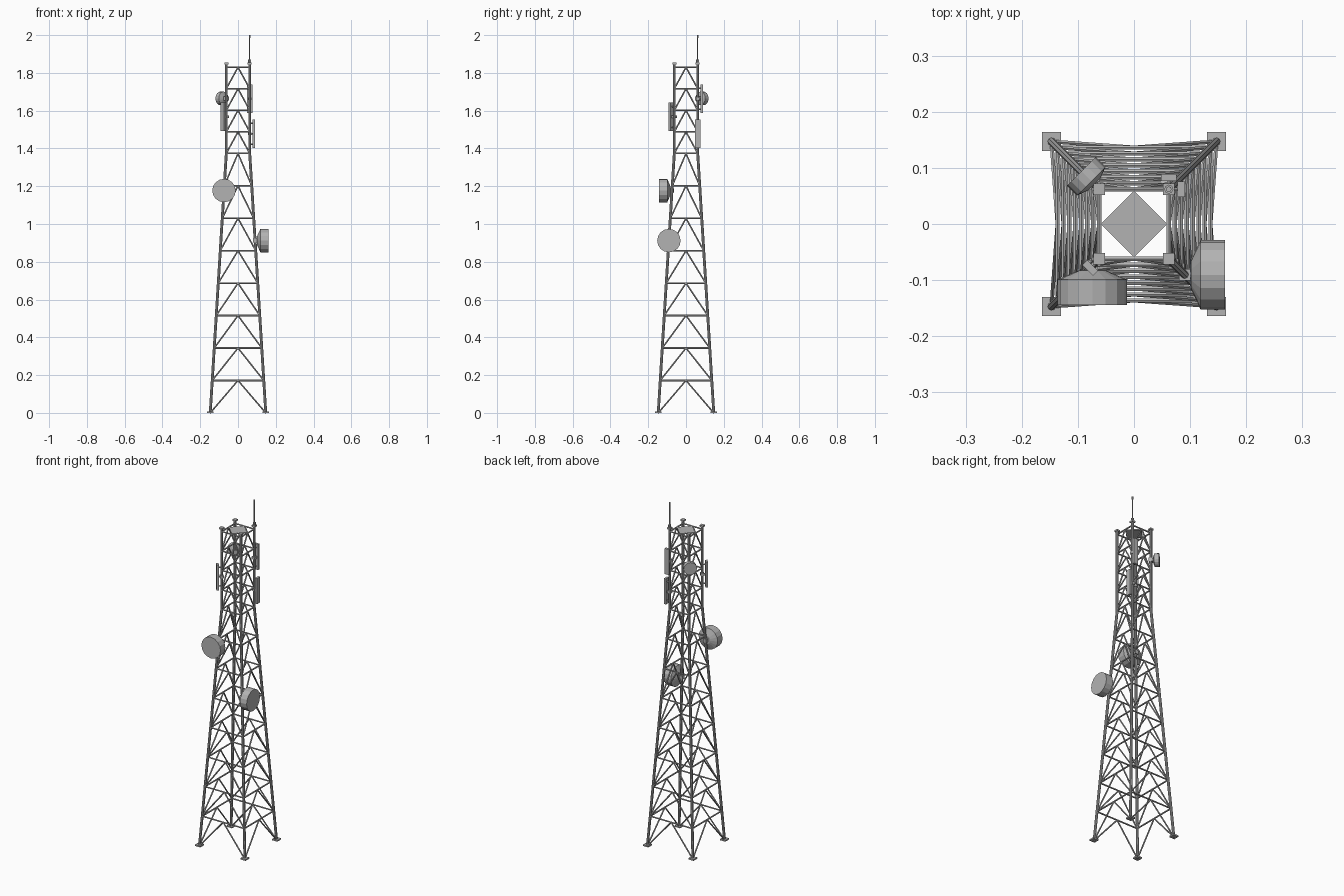
import bpy, bmesh, math
from mathutils import Vector, Matrix

if "Cube" in bpy.data.objects:
    bpy.data.objects.remove(bpy.data.objects["Cube"])

steel = bpy.data.materials.new("galvanised grey")
GREY = (0.45, 0.45, 0.45, 1)
steel.diffuse_color = GREY
steel.use_nodes = True
steel.node_tree.nodes["Principled BSDF"].inputs["Base Color"].default_value = GREY

BASE, TOP, BEND, HEAD = 0.147, 0.062, 1.374, 1.83
CORNERS = [(1, 1), (-1, 1), (-1, -1), (1, -1)]


def half(z):
    """Half width of the tower at height z."""
    return BASE + (TOP - BASE) * min(z / BEND, 1)


def corner(c, z):
    return Vector((c[0] * half(z), c[1] * half(z), z))


def tube(bm, a, b, r, r2=None, sides=6):
    """Straight bar or cone frustum between two points."""
    a, b = Vector(a), Vector(b)
    d = b - a
    m = Matrix.Translation((a + b) / 2) @ d.to_track_quat("Z", "Y").to_matrix().to_4x4()
    bmesh.ops.create_cone(bm, cap_ends=True, segments=sides, radius1=r,
                          radius2=r if r2 is None else r2, depth=d.length, matrix=m)


def box(bm, centre, size, turn=0):
    m = Matrix.Translation(centre) @ Matrix.Rotation(turn, 4, "Z") @ Matrix.Diagonal((*size, 1))
    bmesh.ops.create_cube(bm, size=1, matrix=m)


def finish(bm, name):
    me = bpy.data.meshes.new(name)
    bm.to_mesh(me)
    bm.free()
    me.materials.append(steel)
    ob = bpy.data.objects.new(name, me)
    bpy.context.collection.objects.link(ob)
    return ob


# Legs, foot plates and top caps
legs, feet, caps = bmesh.new(), bmesh.new(), bmesh.new()
for c in CORNERS:
    tube(legs, corner(c, 0), corner(c, BEND), 0.0075, sides=8)
    tube(legs, corner(c, BEND), corner(c, 1.85), 0.0075, sides=8)
    box(feet, corner(c, 0) + Vector((0, 0, 0.004)), (0.034, 0.034, 0.008))
    box(caps, corner(c, 1.85), (0.021, 0.021, 0.009))
finish(legs, "legs")
finish(feet, "foot_plates")
finish(caps, "leg_caps")

# Horizontal rings and inverted V braces on all four sides
levels = [BEND * i / 8 for i in range(9)]
levels += [BEND + (HEAD - BEND) * i / 4 for i in range(1, 5)]
rings, braces = bmesh.new(), bmesh.new()
for low, high in zip(levels, levels[1:]):
    for i, c in enumerate(CORNERS):
        n = CORNERS[(i + 1) % 4]
        a, b = corner(c, high), corner(n, high)
        tube(rings, a, b, 0.0045)
        for foot in (corner(c, low), corner(n, low)):
            tube(braces, foot, (a + b) / 2, 0.004)
finish(rings, "horizontal_bars")
finish(braces, "diagonal_braces")

# Diamond platform at the head
bm = bmesh.new()
tube(bm, (0, 0, HEAD - 0.003), (0, 0, HEAD + 0.003), 0.059, sides=4)
bmesh.ops.rotate(bm, verts=bm.verts, cent=(0, 0, 0),
                 matrix=Matrix.Rotation(
                     -math.atan2(bm.verts[:][0].co.y, bm.verts[:][0].co.x), 3, "Z"))
finish(bm, "head_platform")

# Whip antenna
bm = bmesh.new()
p = corner((1, 1), 1.85)
for z0, z1, r in ((0, 0.02, 0.008), (0.02, 0.148, 0.0028), (0.136, 0.15, 0.005)):
    tube(bm, p + Vector((0, 0, z0)), p + Vector((0, 0, z1)), r, sides=8)
finish(bm, "whip_antenna")


def dish(name, leg, z, facing, r, back, mid, front):
    """Drum dish with a tapered back, held on a leg; offsets run outward from the leg."""
    bm = bmesh.new()
    p, d = corner(leg, z), Vector(facing).normalized()
    tube(bm, p, p + d * back, 0.007, sides=8)
    tube(bm, p + d * back, p + d * mid, r * 0.4, r, sides=16)
    tube(bm, p + d * mid, p + d * front, r, sides=16)
    box(bm, p, (0.02, 0.02, 0.022), math.atan2(d.y, d.x))
    finish(bm, name)


dish("front_dish", (-1, -1), 1.177, (0, -1, 0), 0.062, 0.009, 0.025, 0.07)
dish("side_dish", (1, -1), 0.912, (1, 0, 0), 0.062, 0.011, 0.028, 0.072)
dish("small_back_dish", (-1, 1), 1.665, (-1, 1, 0), 0.036, 0.012, 0.02, 0.045)


def panel(name, leg, z, facing, offset):
    """Tall panel antenna on two clamp arms."""
    bm = bmesh.new()
    p, d = corner(leg, z), Vector(facing).normalized()
    turn = math.atan2(d.y, d.x)
    box(bm, p + d * offset, (0.013, 0.027, 0.15), turn)
    for dz in (-0.055, 0, 0.055):
        q = p + Vector((0, 0, dz))
        tube(bm, q, q + d * offset, 0.004)
    box(bm, p, (0.02, 0.02, 0.014), turn)
    finish(bm, name)


panel("back_panel", (1, 1), 1.663, (0, 1, 0), 0.021)
panel("side_panel", (1, 1), 1.478, (1, 0, 0), 0.022)
panel("front_corner_panel", (-1, -1), 1.567, (-1, -1, 0), 0.023)
